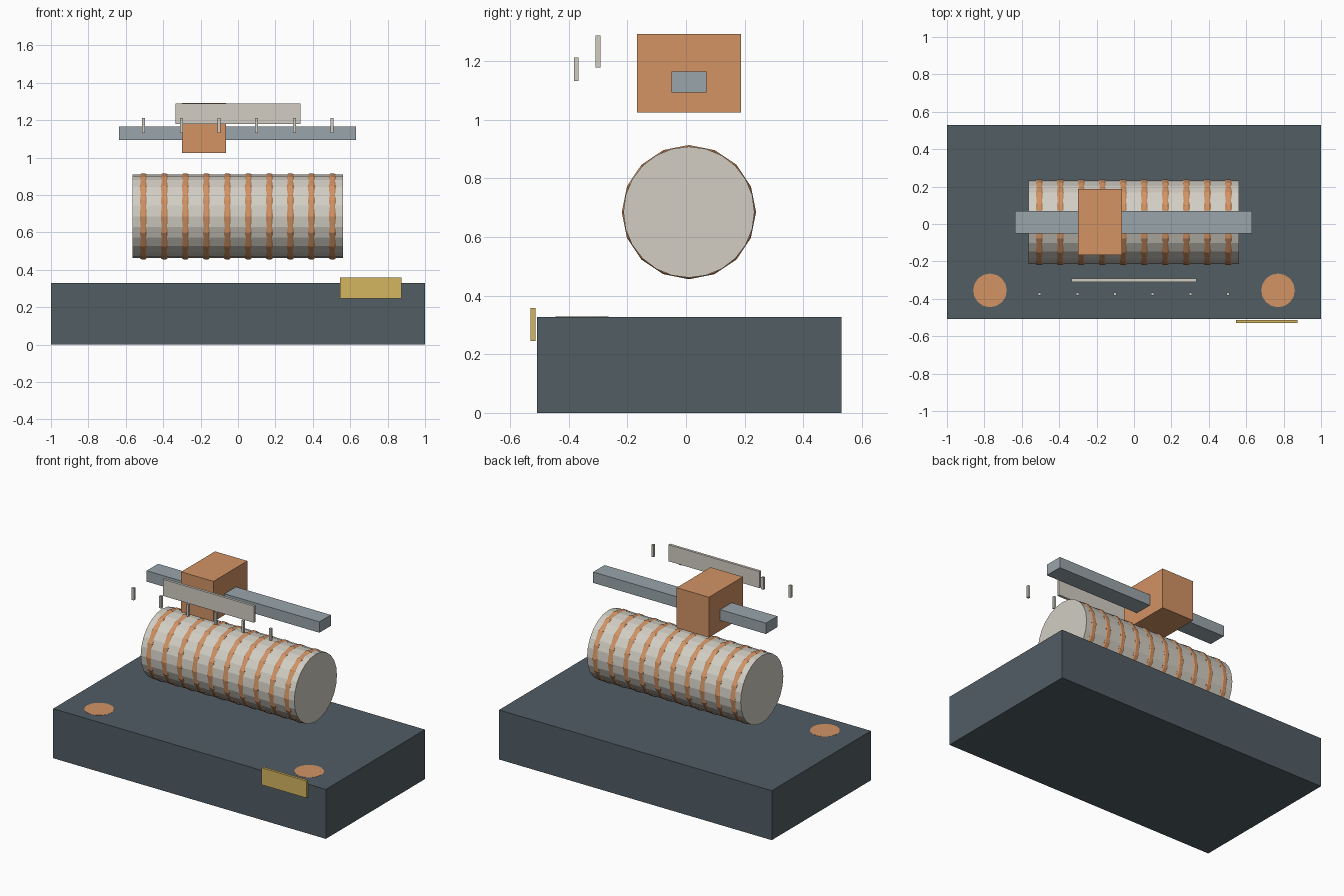
import bpy, bmesh, math

if "Cube" in bpy.data.objects:
    bpy.data.objects.remove(bpy.data.objects["Cube"])


def material(name, rgb):
    # sRGB 0-255 to linear diffuse colour
    m = bpy.data.materials.new(name)
    lin = [(c / 255 / 12.92) if c < 10 else ((c / 255 + 0.055) / 1.055) ** 2.4 for c in rgb]
    m.diffuse_color = (*lin, 1)
    m.use_nodes = True
    m.node_tree.nodes["Principled BSDF"].inputs["Base Color"].default_value = m.diffuse_color
    return m


SLATE = material("dark slate", (81, 93, 100))
COPPER = material("copper", (210, 147, 100))
STEEL = material("blue steel", (153, 165, 171))
CREAM = material("pale cream", (210, 206, 196))
BRASS = material("brass", (211, 182, 97))


def finish(name, bm, mat, loc=(0, 0, 0)):
    bmesh.ops.recalc_face_normals(bm, faces=bm.faces)
    me = bpy.data.meshes.new(name)
    bm.to_mesh(me)
    bm.free()
    me.materials.append(mat)
    ob = bpy.data.objects.new(name, me)
    ob.location = loc
    bpy.context.collection.objects.link(ob)
    return ob


def box(name, x, y, z, mat):
    # box from (min, max) ranges, origin at its centre
    bm = bmesh.new()
    bmesh.ops.create_cube(bm, size=1)
    bmesh.ops.scale(bm, vec=(x[1] - x[0], y[1] - y[0], z[1] - z[0]), verts=bm.verts)
    return finish(name, bm, mat, (sum(x) / 2, sum(y) / 2, sum(z) / 2))


def lathe_x(name, profile, sides, mat, loc, closed=False):
    # revolve (x, radius) points around the x axis
    bm = bmesh.new()
    rows = []
    for x, r in profile:
        rows.append([bm.verts.new((x, r * math.sin(a), r * math.cos(a)))
                     for a in (2 * math.pi * i / sides for i in range(sides))])
    pairs = list(zip(rows, rows[1:]))
    if closed:
        pairs.append((rows[-1], rows[0]))
    else:
        bm.faces.new(rows[0])
        bm.faces.new(rows[-1])
    for a, b in pairs:
        for i in range(sides):
            j = (i + 1) % sides
            bm.faces.new((a[i], a[j], b[j], b[i]))
    return finish(name, bm, mat, loc)


# Base block with maker's plate (blank)
box("base", (-1, 1), (-0.508, 0.53), (0, 0.328), SLATE)
box("brass_plate", (0.545, 0.873), (-0.53, -0.513), (0.245, 0.358), BRASS)

# Flush copper discs on the front corners of the base
for side, x in (("left", -0.77), ("right", 0.77)):
    bm = bmesh.new()
    bmesh.ops.create_cone(bm, cap_ends=True, segments=16, radius1=0.09, radius2=0.09, depth=0.008)
    finish("corner_disc_" + side, bm, COPPER, (x, -0.355, 0.325))

# Drum and its copper bands
CY, CZ = 0.01, 0.685
lathe_x("drum", [(-0.564, 0.2235), (0.562, 0.2235)], 24, CREAM, (0, CY, CZ))
band = [(-0.018, 0.205), (-0.018, 0.2245), (-0.011, 0.229),
        (0.011, 0.229), (0.018, 0.2245), (0.018, 0.205)]
for i in range(10):
    lathe_x(f"drum_band_{i + 1}", band, 16, COPPER, (-0.506 + 0.1123 * i, CY, CZ), closed=True)

# Rail with sliding carriage
box("rail", (-0.635, 0.632), (-0.05, 0.07), (1.093, 1.165), STEEL)
box("carriage", (-0.3, -0.063), (-0.167, 0.188), (1.025, 1.292), COPPER)

# Front scale strip and its row of pins
box("scale_strip", (-0.335, 0.333), (-0.309, -0.292), (1.178, 1.288), CREAM)
for i in range(6):
    x = -0.504 + 0.2013 * i
    box(f"pin_{i + 1}", (x - 0.008, x + 0.008), (-0.383, -0.367), (1.132, 1.212), CREAM)
